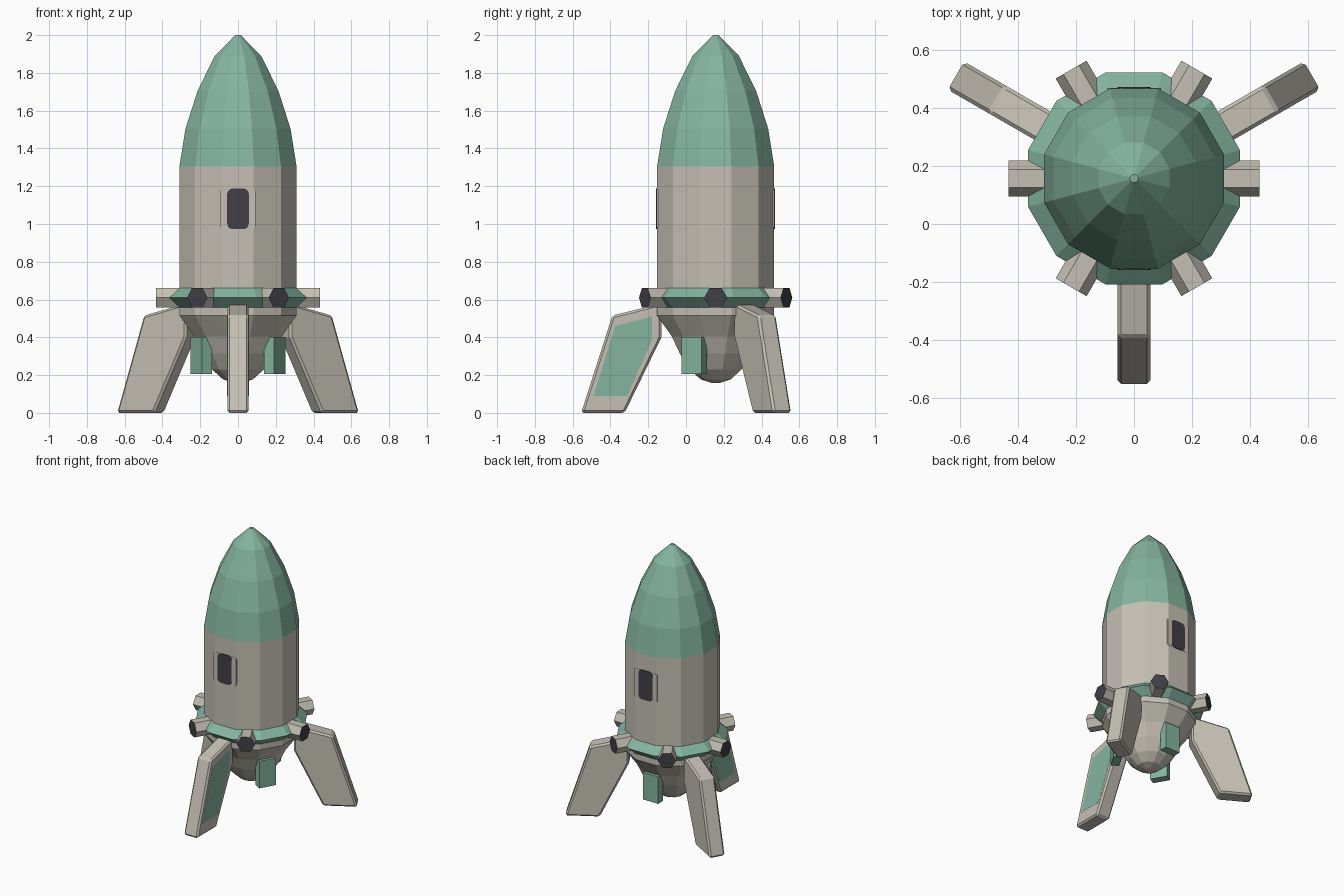
import bpy, bmesh
from math import cos, sin, pi, radians
from mathutils import Matrix, Vector

cube = bpy.data.objects.get("Cube")
if cube:
    bpy.data.objects.remove(cube, do_unlink=True)

CENTRE = Vector((0, 0.157, 0))   # rocket axis
SIDES = 12


def material(name, rgb):
    m = bpy.data.materials.new(name)
    m.use_nodes = True
    m.diffuse_color = (*rgb, 1)
    m.node_tree.nodes["Principled BSDF"].inputs["Base Color"].default_value = (*rgb, 1)
    return m


beige = material("warm_beige", (0.56, 0.53, 0.46))
green = material("sage_green", (0.235, 0.46, 0.35))
dark = material("dark_slate", (0.05, 0.05, 0.062))


def finish(name, bm, mats, angle=0):
    bmesh.ops.recalc_face_normals(bm, faces=bm.faces)
    mesh = bpy.data.meshes.new(name)
    bm.to_mesh(mesh)
    bm.free()
    for m in mats:
        mesh.materials.append(m)
    ob = bpy.data.objects.new(name, mesh)
    ob.matrix_world = Matrix.Translation(CENTRE) @ Matrix.Rotation(radians(angle), 4, "Z")
    bpy.context.collection.objects.link(ob)
    return ob


def lathe(name, profile, mat):
    """Twelve-sided turned shape; profile is (flat-side radius, height)."""
    bm = bmesh.new()
    rings = []
    for r, z in profile:
        r /= cos(pi / SIDES)
        angles = [(i + 0.5) * 2 * pi / SIDES for i in range(SIDES)]
        rings.append([bm.verts.new((r * cos(a), r * sin(a), z)) for a in angles])
    for low, high in zip(rings, rings[1:]):
        for i in range(SIDES):
            j = (i + 1) % SIDES
            bm.faces.new((low[i], low[j], high[j], high[i]))
    bm.faces.new(rings[0])
    bm.faces.new(rings[-1])
    return finish(name, bm, [mat])


def prism(name, outline, y0, y1, angle, mat, cap=None):
    """Outline in local XZ, extruded along local Y, turned about the axis."""
    bm = bmesh.new()
    a = [bm.verts.new((x, y0, z)) for x, z in outline]
    b = [bm.verts.new((x, y1, z)) for x, z in outline]
    bm.faces.new(a)
    end = bm.faces.new(b)
    for i in range(len(a)):
        j = (i + 1) % len(a)
        bm.faces.new((a[i], a[j], b[j], b[i]))
    if cap:
        end.material_index = 1
    return finish(name, bm, [mat, cap] if cap else [mat], angle)


def bevel(ob, width):
    mod = ob.modifiers.new("edge_bevel", "BEVEL")
    mod.width = width
    mod.segments = 1
    mod.limit_method = "ANGLE"


def rounded_rect(half_w, z0, z1, r, steps=3):
    pts = []
    corners = [(half_w - r, z1 - r), (r - half_w, z1 - r), (r - half_w, z0 + r), (half_w - r, z0 + r)]
    for k, (x, z) in enumerate(corners):
        for s in range(steps + 1):
            t = (k + s / steps) * pi / 2
            pts.append((x + r * cos(t), z + r * sin(t)))
    return pts


# Hull
lathe("nose_cone", [(0.31, 1.305), (0.278, 1.505), (0.214, 1.705), (0.123, 1.89), (0.014, 2.0)], green)
lathe("body", [(0.31, 0.6), (0.31, 1.305)], beige)
lathe("collar_ring", [(0.31, 0.558), (0.365, 0.61), (0.31, 0.66)], green)
lathe("lower_hull", [(0.02, 0.158), (0.08, 0.178), (0.137, 0.23), (0.19, 0.315),
                     (0.232, 0.405), (0.31, 0.515), (0.31, 0.6)], beige)

# Six thrusters around the collar
hexagon = [(0.0615 * cos(i * pi / 3), 0.61 + 0.0605 * sin(i * pi / 3)) for i in range(6)]
for i in range(6):
    prism(f"thruster_{i + 1}", hexagon, 0.29, 0.433, i * 60 - 90, beige, dark)

# Windows at front and back
for side, angle in (("front", 180), ("back", 0)):
    prism(f"{side}_window_frame", rounded_rect(0.093, 0.975, 1.185, 0.015), 0.29, 0.312, angle, beige)
    prism(f"{side}_window", rounded_rect(0.057, 0.973, 1.188, 0.028), 0.308, 0.315, angle, dark)

# Three legs
leg_outline = [(0.712, 0), (0.482, 0), (0.287, 0.40), (0.287, 0.575), (0.33, 0.57), (0.547, 0.515)]
for name, angle in (("front", -90), ("back_left", 30), ("back_right", 150)):
    bevel(prism(f"{name}_leg", leg_outline, -0.056, 0.056, angle, beige), 0.012)

# Painted panels on both sides of the front leg
panel = [(0.337, 0.51), (0.532, 0.46), (0.647, 0.09), (0.467, 0.09), (0.337, 0.385)]
for name, s in (("left", 1), ("right", -1)):
    prism(f"front_leg_{name}_panel", panel, s * 0.05, s * 0.057, -90, green)

# Three fins under the hull, between the legs
fin = [(0.195, 0.205), (0.254, 0.205), (0.254, 0.403), (0.195, 0.403)]
for name, angle in (("left", -30), ("back", 90), ("right", 210)):
    prism(f"{name}_fin", fin, -0.061, 0.061, angle, green)
